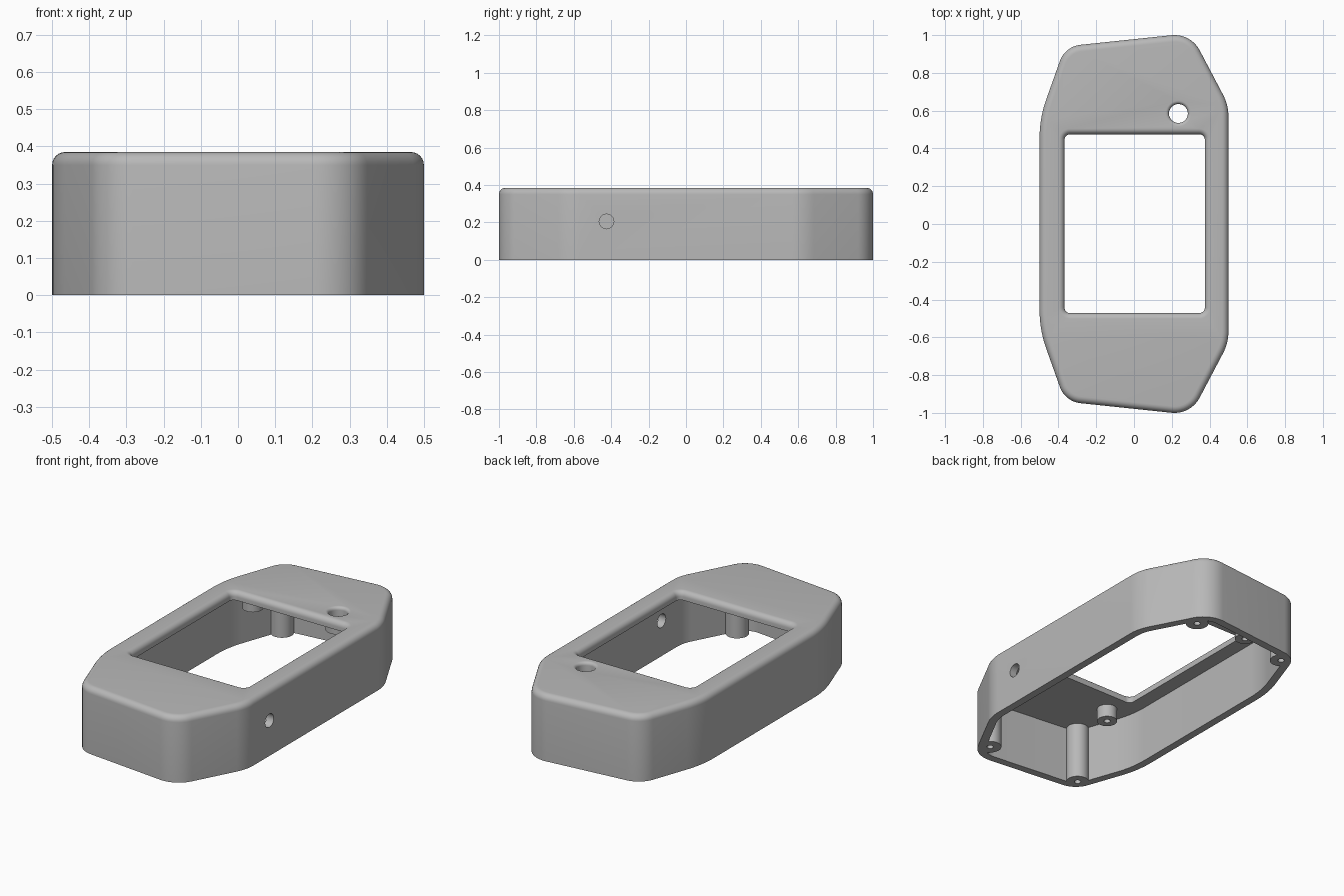
import bpy, bmesh, math
from mathutils import Vector, Matrix

if "Cube" in bpy.data.objects:
    bpy.data.objects.remove(bpy.data.objects["Cube"], do_unlink=True)

TOP, WALL, ROOF = 0.385, 0.045, 0.05

grey = bpy.data.materials.new("light_grey_plastic")
grey.use_nodes = True
colour = (0.48, 0.48, 0.48, 1)
grey.diffuse_color = colour
grey.node_tree.nodes["Principled BSDF"].inputs["Base Color"].default_value = colour


def rounded(points, radii, steps=10):
    """Counter-clockwise polygon to arc samples: (centre, radius, direction)."""
    out = []
    pts = [Vector(p) for p in points]
    for i, v in enumerate(pts):
        a = (v - pts[i - 1]).normalized()
        b = (pts[(i + 1) % len(pts)] - v).normalized()
        n1, n2 = Vector((a.y, -a.x)), Vector((b.y, -b.x))
        turn = math.acos(max(-1, min(1, n1.dot(n2))))
        centre = v - (n1 + n2).normalized() * radii[i] / math.cos(turn / 2)
        for k in range(steps + 1):
            out.append((centre, radii[i], Matrix.Rotation(turn * k / steps, 2) @ n1))
    return out


def circle(x, y, r, steps=40):
    angles = [math.tau * k / steps for k in range(steps)]
    return [(Vector((x, y)), r, Vector((math.cos(t), math.sin(t)))) for t in angles]


def stack(name, outline, rows):
    """Closed solid through copies of an outline, each row being (inset, z)."""
    bm = bmesh.new()
    loops = []
    for inset, z in rows:
        loops.append([bm.verts.new((*(c + d * (r - inset)), z)) for c, r, d in outline])
    for low, high in zip(loops, loops[1:]):
        for i in range(len(low)):
            bm.faces.new((low[i - 1], low[i], high[i], high[i - 1]))
    bm.faces.new(loops[0][::-1])
    bm.faces.new(loops[-1])
    mesh = bpy.data.meshes.new(name)
    bm.to_mesh(mesh)
    bm.free()
    mesh.materials.append(grey)
    obj = bpy.data.objects.new(name, mesh)
    bpy.context.collection.objects.link(obj)
    return obj


def fillet(r, sign=1, steps=6):
    """Quarter-round rows ending at the top face."""
    ts = [math.pi / 2 * k / steps for k in range(steps + 1)]
    return [(sign * r * (1 - math.cos(t)), TOP - r + r * math.sin(t)) for t in ts]


def subtract(target, cutters):
    for c in cutters:
        mod = target.modifiers.new("cut", "BOOLEAN")
        mod.operation, mod.solver, mod.object = "DIFFERENCE", "EXACT", c
    bpy.context.view_layer.update()
    graph = bpy.context.evaluated_depsgraph_get()
    mesh = bpy.data.meshes.new_from_object(target.evaluated_get(graph))
    target.modifiers.clear()
    target.data = mesh
    for c in cutters:
        bpy.data.objects.remove(c, do_unlink=True)


# Case outline, mirrored front to back
half = [(0.5, 0.63), (0.30, 1.01), (-0.365, 0.94), (-0.5, 0.56)]
radii = [0.25, 0.15, 0.13, 0.6]
outline = rounded(half + [(x, -y) for x, y in half[::-1]], radii + radii[::-1])
case = stack("case_shell", outline, [(0, 0)] + fillet(0.035))

# Hollow inside, leaving the screw posts, short standoffs and hole collar standing
cavity = stack("cavity", outline, [(WALL, -0.1), (WALL, TOP - ROOF)])
tall = [(x, s * y) for x, y in ((0.29, 0.885), (-0.325, 0.87)) for s in (1, -1)]
short = [(-0.31, 0.58), (-0.31, -0.6)]
posts = [stack("post", circle(x, y, 0.062), [(0, -0.2), (0, 0.5)]) for x, y in tall]
posts += [stack("standoff", circle(x, y, 0.055), [(0, 0.26), (0, 0.5)]) for x, y in short]
posts.append(stack("collar", circle(0.235, 0.585, 0.068), [(0, 0.28), (0, 0.5)]))
subtract(cavity, posts)
subtract(case, [cavity])

# Screen window and round top hole, both with rolled upper edges
w = [(0.375, -0.472), (0.375, 0.475), (-0.368, 0.475), (-0.368, -0.472)]
window = stack("window", rounded(w, [0.03] * 4),
               [(0, -0.1)] + fillet(0.03, -1) + [(-0.03, 0.5)])
top_hole = stack("top_hole", circle(0.235, 0.585, 0.05),
                 [(0, -0.1)] + fillet(0.018, -1) + [(-0.018, 0.5)])

# Screw pilot holes
pins = [stack("pin", circle(x, y, 0.018, 20), [(0, -0.1), (0, 0.25)]) for x, y in tall]
pins += [stack("pin", circle(x, y, 0.018, 20), [(0, 0.2), (0, 0.33)]) for x, y in short]

# Cable hole through the left wall
side_hole = stack("side_hole", circle(0, 0, 0.039), [(0, -0.1), (0, 0.1)])
side_hole.data.transform(Matrix.Translation((0.48, -0.425, 0.205))
                         @ Matrix.Rotation(math.pi / 2, 4, "Y"))
subtract(case, [window, top_hole, side_hole] + pins)

# Smooth shading with sharp edges kept
bpy.ops.object.select_all(action="DESELECT")
case.select_set(True)
bpy.context.view_layer.objects.active = case
bpy.ops.object.shade_smooth_by_angle(angle=math.radians(35))
